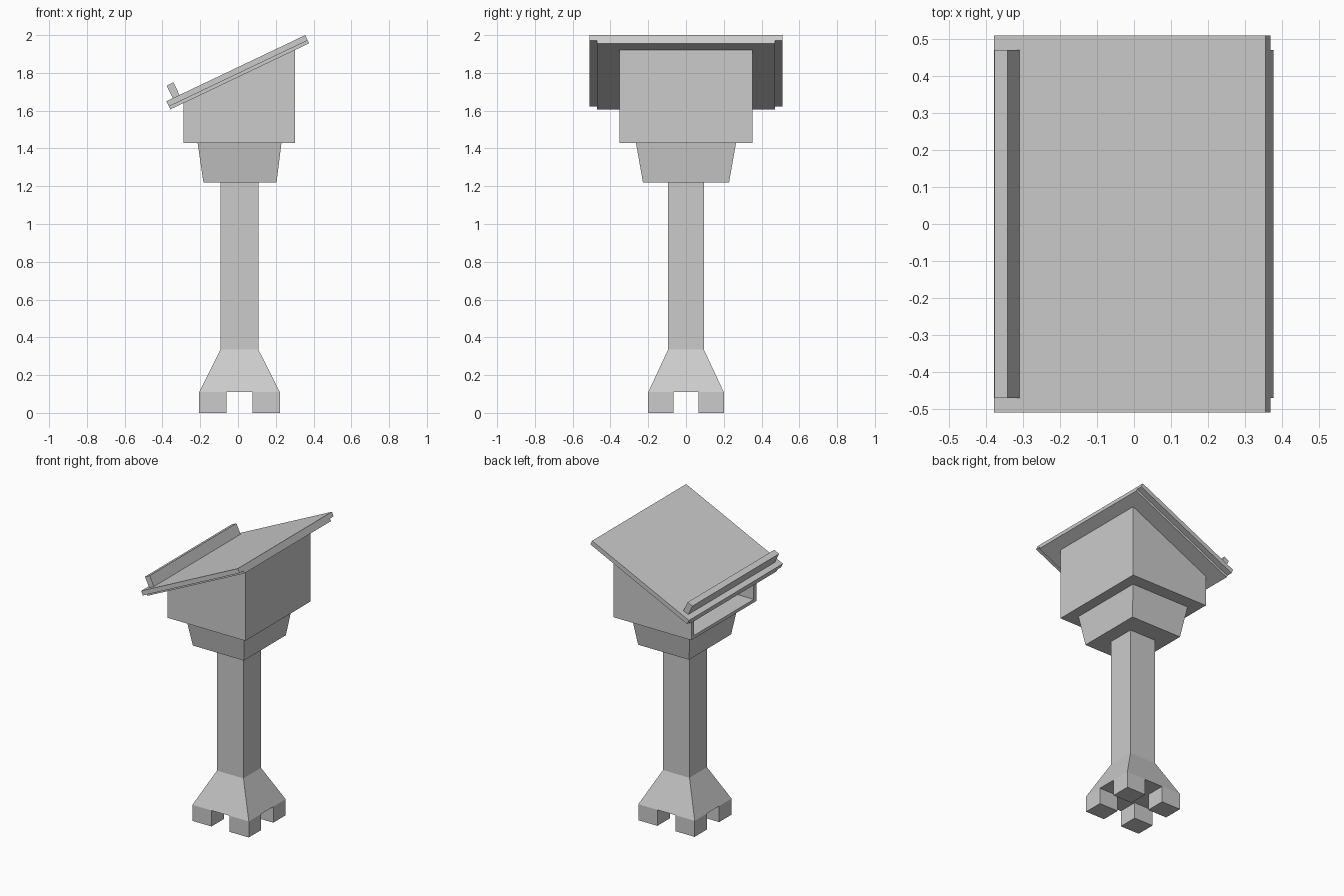
import bpy, math

if "Cube" in bpy.data.objects:
    bpy.data.objects.remove(bpy.data.objects["Cube"])

SLOPE = math.atan(0.476)
DX, DZ = math.cos(SLOPE), math.sin(SLOPE)
CORNER = (-0.379, 1.65)          # upper low-end corner of the slanted board


def add_mesh(name, verts, faces):
    me = bpy.data.meshes.new(name)
    me.from_pydata(verts, [], faces)
    ob = bpy.data.objects.new(name, me)
    bpy.context.collection.objects.link(ob)
    return ob


def ring_faces(n, rings):
    faces = [tuple(reversed(range(n))), tuple(range((rings - 1) * n, rings * n))]
    for r in range(rings - 1):
        for i in range(n):
            j = (i + 1) % n
            faces.append((r * n + i, r * n + j, (r + 1) * n + j, (r + 1) * n + i))
    return faces


def stack(name, sections):
    """Loft through rectangular sections (x0, x1, y0, y1, z)."""
    verts = []
    for x0, x1, y0, y1, z in sections:
        verts += [(x0, y0, z), (x1, y0, z), (x1, y1, z), (x0, y1, z)]
    return add_mesh(name, verts, ring_faces(4, len(sections)))


def side_prism(name, profile, half):
    """Extrude a clockwise xz profile across y."""
    verts = [(x, y, z) for y in (-half, half) for x, z in profile]
    return add_mesh(name, verts, ring_faces(len(profile), 2))


def on_slope(u, v):
    """u runs up the slope, v stands off the board surface."""
    return (CORNER[0] + u * DX - v * DZ, CORNER[1] + u * DZ + v * DX)


def slab(name, u0, u1, v0, v1, half):
    return side_prism(name, [on_slope(u0, v0), on_slope(u0, v1),
                             on_slope(u1, v1), on_slope(u1, v0)], half)


# Four feet
for i, (x0, x1) in enumerate([(-0.206, -0.061), (0.077, 0.222)]):
    for j, (y0, y1) in enumerate([(-0.2, -0.066), (0.066, 0.2)]):
        stack(f"foot_{i}{j}", [(x0, x1, y0, y1, 0), (x0, x1, y0, y1, 0.11)])

# Flared base and post in one loft
stack("base_and_post", [(-0.206, 0.222, -0.2, 0.2, 0.11),
                        (-0.093, 0.108, -0.095, 0.095, 0.335),
                        (-0.093, 0.108, -0.095, 0.095, 1.22)])

# Flared collar under the box
stack("collar", [(-0.183, 0.204, -0.228, 0.228, 1.22),
                 (-0.214, 0.23, -0.265, 0.265, 1.43)])

# Slant-topped box with an open shelf on the low side
LAYER, THICK = 0.031, 0.048


def under(x):
    bx, bz = on_slope(0, -THICK)
    return bz + (x - bx) * math.tan(SLOPE)


box = side_prism("shelf_box", [(-0.288, 1.43), (-0.288, under(-0.288)),
                               (0.303, under(0.303)), (0.303, 1.43)], 0.353)
cutter = side_prism("shelf_cutter", [(-0.4, 1.452), (-0.4, under(-0.4) + 0.1),
                                     (0.275, under(0.275) + 0.1), (0.275, 1.452)], 0.323)
cut = box.modifiers.new("shelf_opening", 'BOOLEAN')
cut.operation = 'DIFFERENCE'
cut.solver = 'EXACT'
cut.object = cutter
bpy.context.view_layer.objects.active = box
box.select_set(True)
bpy.ops.object.modifier_apply(modifier=cut.name)
bpy.data.objects.remove(cutter)

# Reading board: wide top layer, narrower backing layer
LENGTH = 0.735 / DX
slab("board_top", 0, LENGTH, -LAYER, 0, 0.51)
slab("board_backing", 0, LENGTH, -THICK, -LAYER, 0.47)

# Ledge that stops papers sliding off
slab("paper_ledge", 0.037, 0.077, 0, 0.074, 0.47)
